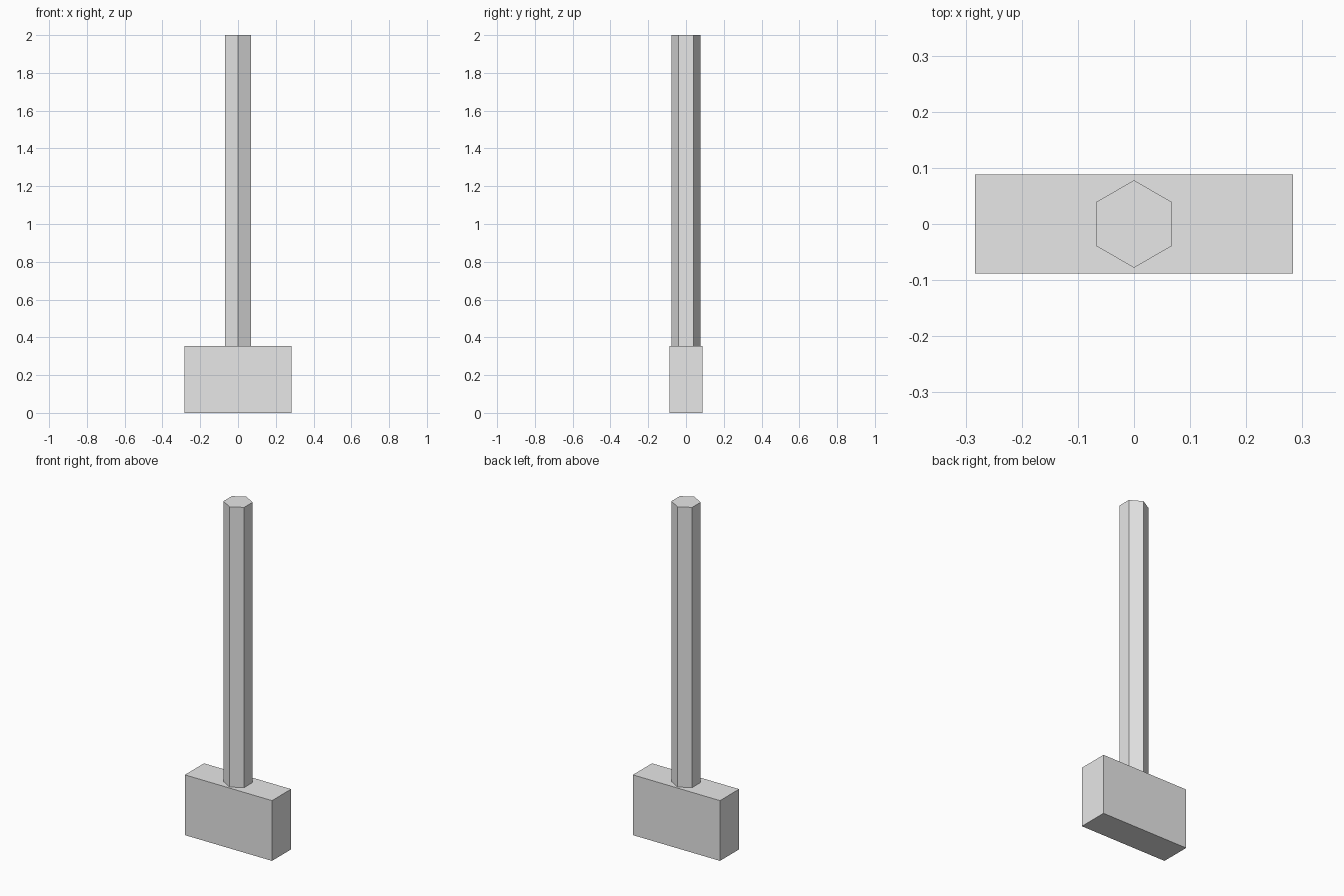
import bpy
import bmesh
from mathutils import Matrix

cube = bpy.data.objects.get("Cube")
if cube:
    bpy.data.objects.remove(cube, do_unlink=True)

HEAD_SIZE = (0.566, 0.177, 0.354)
HANDLE_RADIUS = 0.078
TOTAL_HEIGHT = 2.0

# One plain grey for the whole tool
grey = bpy.data.materials.new("light_grey")
grey.use_nodes = True
colour = (0.8, 0.8, 0.8, 1)
grey.diffuse_color = colour
grey.node_tree.nodes["Principled BSDF"].inputs["Base Color"].default_value = colour


def add_part(name, bm, base_z):
    mesh = bpy.data.meshes.new(name)
    bm.to_mesh(mesh)
    bm.free()
    mesh.materials.append(grey)
    part = bpy.data.objects.new(name, mesh)
    part.location.z = base_z
    bpy.context.collection.objects.link(part)
    return part


# Rectangular head resting on the ground
bm = bmesh.new()
bmesh.ops.create_cube(bm, size=1, matrix=Matrix.Diagonal((*HEAD_SIZE, 1)))
add_part("hammer_head", bm, HEAD_SIZE[2] / 2)

# Six-sided handle, corners pointing front and back
length = TOTAL_HEIGHT - HEAD_SIZE[2]
bm = bmesh.new()
bmesh.ops.create_cone(bm, cap_ends=True, segments=6, radius1=HANDLE_RADIUS,
                      radius2=HANDLE_RADIUS, depth=length)
add_part("handle", bm, HEAD_SIZE[2] + length / 2)
